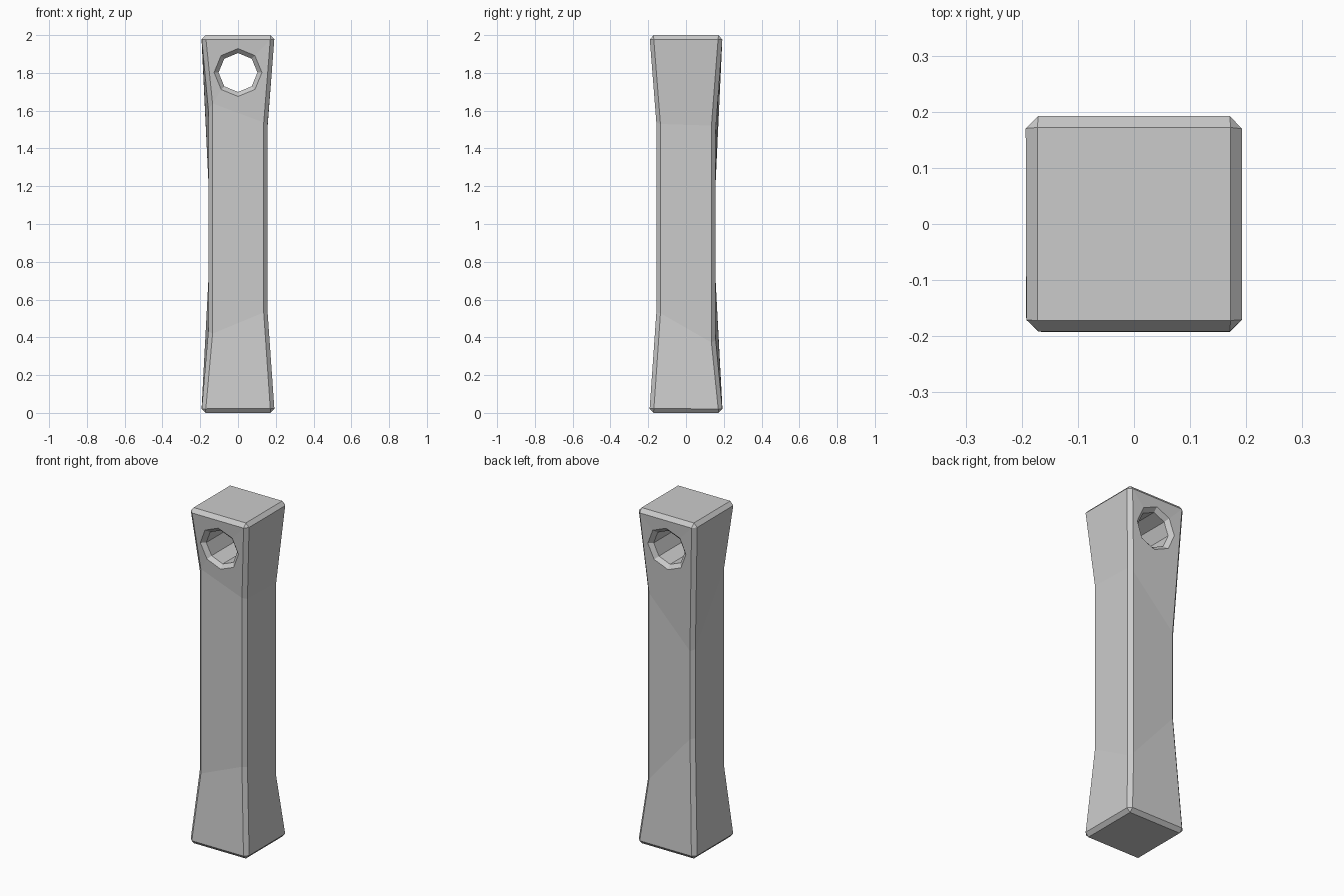
import bpy, bmesh
from math import radians
from mathutils import Matrix

if "Cube" in bpy.data.objects:
    bpy.data.objects.remove(bpy.data.objects["Cube"])

END, WAIST, HEIGHT = 0.194, 0.157, 2.0


def make_object(name, bm):
    bmesh.ops.recalc_face_normals(bm, faces=bm.faces)
    mesh = bpy.data.meshes.new(name)
    bm.to_mesh(mesh)
    bm.free()
    obj = bpy.data.objects.new(name, mesh)
    bpy.context.collection.objects.link(obj)
    return obj


# Square post: each corner narrows to the waist at its own, hand-worn heights
corners = [  # x sign, y sign, lower kink, upper kink
    (-1, -1, 0.41, 1.64),
    (1, -1, 0.54, 1.53),
    (1, 1, 0.36, 1.52),
    (-1, 1, 0.72, 1.20),
]
bm = bmesh.new()
columns = []
for sx, sy, low, high in corners:
    stations = [(END, 0), (WAIST, low), (WAIST, high), (END, HEIGHT)]
    columns.append([bm.verts.new((sx * w, sy * w, z)) for w, z in stations])
for i in range(4):
    a, b = columns[i], columns[(i + 1) % 4]
    for k in range(3):
        bm.faces.new((a[k], b[k], b[k + 1], a[k + 1]))
bm.faces.new([c[0] for c in reversed(columns)])
bm.faces.new([c[3] for c in columns])
post = make_object("post", bm)

# Octagonal hole running front to back
bm = bmesh.new()
bmesh.ops.create_cone(bm, cap_ends=True, segments=8, radius1=0.103, radius2=0.103,
                      depth=1.0,
                      matrix=Matrix.Translation((0, 0, 1.802)) @ Matrix.Rotation(radians(90), 4, 'X'))
cutter = make_object("hole_cutter", bm)
cutter.hide_render = True
cutter.hide_set(True)

cut = post.modifiers.new("hole", 'BOOLEAN')
cut.operation = 'DIFFERENCE'
cut.solver = 'EXACT'
cut.object = cutter

# One chamfer for the outer edges and the hole rims
bevel = post.modifiers.new("chamfer", 'BEVEL')
bevel.width = 0.022
bevel.segments = 1
bevel.limit_method = 'ANGLE'
bevel.angle_limit = radians(60)
bevel.use_clamp_overlap = False
